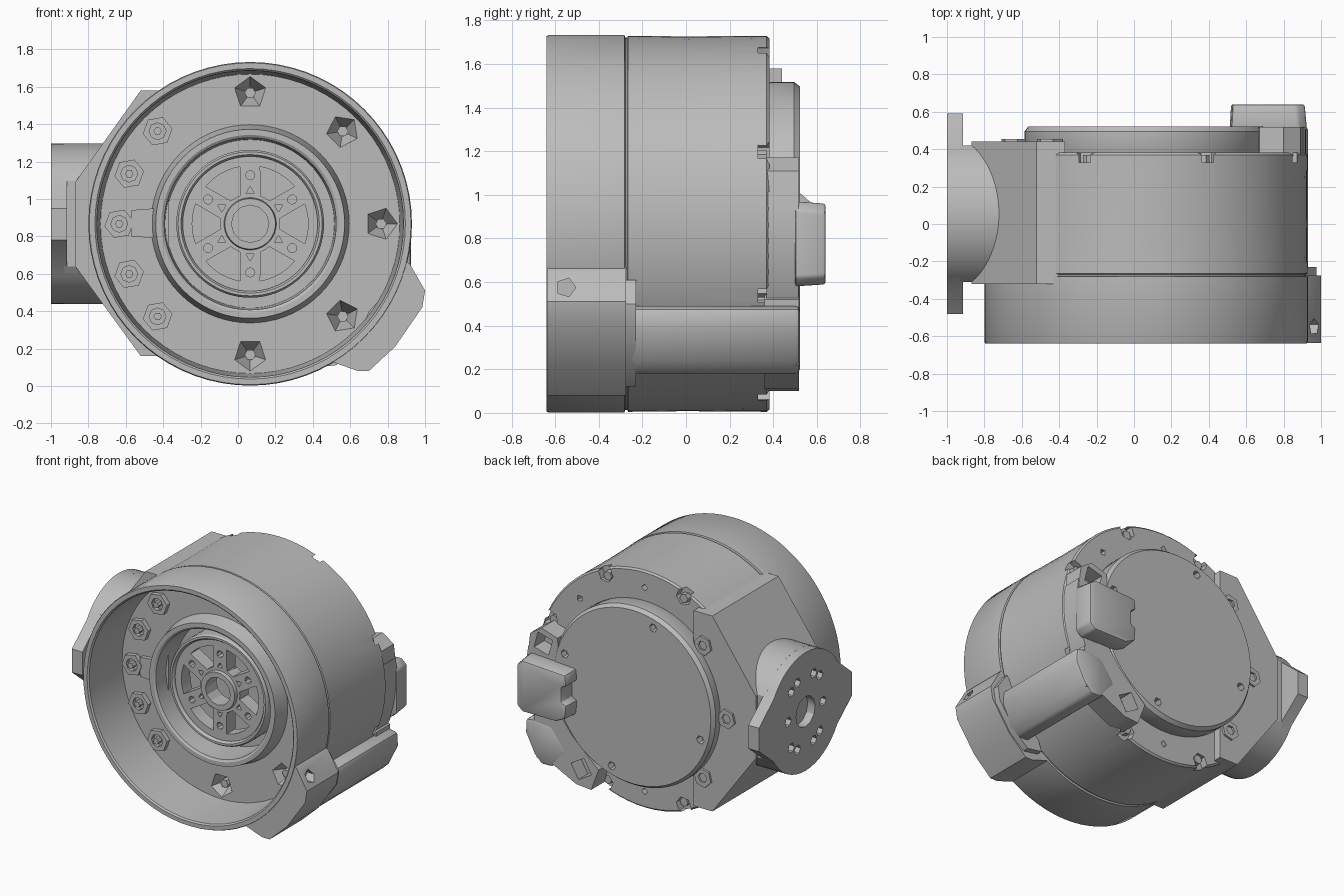
import bpy, bmesh
from math import sin, cos, radians, tau
from mathutils import Vector

if "Cube" in bpy.data.objects:
    bpy.data.objects.remove(bpy.data.objects["Cube"], do_unlink=True)

grey = bpy.data.materials.new("machine_grey")
grey.use_nodes = True
grey.diffuse_color = (0.5, 0.5, 0.5, 1)
grey.node_tree.nodes["Principled BSDF"].inputs["Base Color"].default_value = (0.5, 0.5, 0.5, 1)

CX, CZ, R = 0.065, 0.867, 0.865      # motor axis and outer radius
MY = 0.055                           # mount flange centre along y
parts = []


def finish(name, bm):
    bmesh.ops.recalc_face_normals(bm, faces=bm.faces)
    me = bpy.data.meshes.new(name)
    bm.to_mesh(me)
    bm.free()
    me.materials.append(grey)
    ob = bpy.data.objects.new(name, me)
    bpy.context.collection.objects.link(ob)
    parts.append(ob)
    return ob


def lathe(name, profile, steps=72):
    """Spin (radius, y) points around the motor axis."""
    bm = bmesh.new()
    vs = [bm.verts.new((CX + r, y, CZ)) for r, y in profile]
    es = [bm.edges.new(p) for p in zip(vs, vs[1:])]
    bmesh.ops.spin(bm, geom=vs + es, cent=(CX, 0, CZ), axis=(0, 1, 0),
                   angle=tau, steps=steps)
    bmesh.ops.remove_doubles(bm, verts=bm.verts, dist=0.0005)
    return finish(name, bm)


def add_prism(bm, pts, a, b, axis="y", taper=1.0):
    mid = sum((Vector(p) for p in pts), Vector((0, 0))) / len(pts)
    rings = []
    for d, s in ((a, 1), (b, taper)):
        flat = [mid + (Vector(p) - mid) * s for p in pts]
        rings.append([bm.verts.new((p.x, d, p.y) if axis == "y" else (d, p.x, p.y))
                      for p in flat])
    bm.faces.new(rings[0])
    bm.faces.new(rings[1])
    n = len(pts)
    for i in range(n):
        j = (i + 1) % n
        bm.faces.new((rings[0][i], rings[0][j], rings[1][j], rings[1][i]))


def prisms(name, outlines, a, b, axis="y", taper=1.0):
    bm = bmesh.new()
    for pts in outlines:
        add_prism(bm, pts, a, b, axis, taper)
    return finish(name, bm)


def polar(r, deg, cx=CX, cz=CZ):
    return (cx + r * cos(radians(deg)), cz + r * sin(radians(deg)))


def arc(r, a0, a1, n, cx=CX, cz=CZ):
    return [polar(r, a0 + (a1 - a0) * i / n, cx, cz) for i in range(n + 1)]


def ngon(c, r, n, turn=0):
    return arc(r, turn, turn + 360, n, *c)[:-1]


def modify(ob, kind, **settings):
    mod = ob.modifiers.new(kind.title(), kind)
    for key, value in settings.items():
        setattr(mod, key, value)
    with bpy.context.temp_override(object=ob, active_object=ob, selected_objects=[ob]):
        bpy.ops.object.modifier_apply(modifier=mod.name)


def cut(ob, outlines, a, b, axis="y", taper=1.0):
    tool = prisms("cutter", outlines, a, b, axis, taper)
    modify(ob, "BOOLEAN", object=tool, operation="DIFFERENCE", solver="EXACT")
    parts.remove(tool)
    bpy.data.objects.remove(tool, do_unlink=True)


# Housing: front bell with deep dish, rotor well, seam groove and rear drum
housing = lathe("housing", [
    (0, -0.16), (0.45, -0.16), (0.46, -0.38), (0.475, -0.39), (0.505, -0.39),
    (0.53, -0.28), (0.80, -0.28), (0.82, -0.63), (0.83, -0.64), (R - 0.005, -0.64),
    (R, -0.63), (R, -0.282), (R - 0.012, -0.278), (R - 0.012, -0.27), (R - 0.003, -0.265),
    (R - 0.006, 0.0), (R - 0.003, 0.37), (R - 0.015, 0.382), (0, 0.382)])
pit_angles = [90, 45, 0, -45, -90]
cut(housing, [ngon(polar(0.7, a), 0.09, 5, a) for a in pit_angles], -0.285, -0.18, taper=0.35)
rim_angles = [22.5 + 45 * k for k in range(8)]
cut(housing, [ngon(polar(0.82, a), 0.06, 6, a) for a in rim_angles], 0.33, 0.5)
cut(housing, [ngon(polar(0.74, 45 * k), 0.025, 4, 45 * k) for k in range(8)], 0.34, 0.5)
prisms("rear_rim_bolts", [ngon(polar(0.80, a), 0.033, 6, a) for a in rim_angles], 0.32, 0.37)
prisms("pit_bolts", [ngon(polar(0.7, a), 0.03, 6) for a in pit_angles], -0.25, -0.17)

# Hex nuts on the dish floor
nut_angles = [135, 157.5, 180, 202.5, 225]
nuts = prisms("floor_nuts", [ngon(polar(0.7, a), 0.08, 6, 10) for a in nut_angles],
              -0.315, -0.27)
cut(nuts, [ngon(polar(0.7, a), 0.045, 8) for a in nut_angles], -0.4, -0.285)
prisms("nut_studs", [ngon(polar(0.7, a), 0.022, 6) for a in nut_angles], -0.33, -0.28)
prisms("floor_tab", [[(-0.57, 0.80), (-0.57, 0.94), (-0.44, 0.95), (-0.44, 0.79)]], -0.31, -0.27)

# Rotor with six windows, spoke holes and a bore
lathe("rotor_ring", [(0.36, -0.15), (0.36, -0.31), (0.37, -0.325), (0.385, -0.325),
                     (0.395, -0.31), (0.395, -0.15), (0.36, -0.15)])
rotor = lathe("rotor", [(0, -0.2), (0.37, -0.2), (0.37, -0.30), (0.14, -0.30),
                        (0.135, -0.325), (0, -0.325)])
cut(rotor, [arc(0.31, a - 20, a + 20, 6) + arc(0.16, a + 10, a - 10, 2)
            for a in range(0, 360, 60)], -0.5, -0.1)
cut(rotor, [ngon(polar(r, a), 0.025, n, a) for a in range(30, 390, 60)
            for r, n in ((0.26, 8), (0.175, 3))], -0.5, -0.25)
cut(rotor, [ngon((CX, CZ), 0.1, 12)], -0.5, -0.1)

# Rear cover
cover = lathe("rear_cover", [(0, 0.37), (0.64, 0.37), (0.65, 0.39), (0.65, 0.495),
                             (0.63, 0.522), (0, 0.522)])
cut(cover, [ngon(polar(0.57, 17 + 90 * k), 0.03, 6) for k in range(4)], 0.47, 0.6)

# Side mount: faceted block, flat-sided neck and eared flange, kept out of the dish
mount = prisms("mount_block", [[(-0.37, 1.58), (-0.52, 1.58), (-0.87, 1.09), (-0.87, 0.64),
                                (-0.52, 0.16), (-0.37, 0.16)]], -0.32, 0.44)
neck = prisms("mount_neck", [[(min(max(y, -0.325), 0.435), z)
                              for y, z in arc(0.43, 32, 148, 24, MY, CZ)
                              + arc(0.43, 212, 328, 24, MY, CZ)]], -0.93, -0.66, "x")
for ob in (mount, neck):
    cut(ob, [ngon((CX, CZ), 0.81, 48)], -0.7, -0.27)
spots = [(-0.45, 1.35), (-0.64, CZ), (-0.45, 0.39)]
bosses = prisms("mount_bosses", [ngon(p, 0.07, 6, 15) for p in spots], 0.42, 0.455)
cut(bosses, [ngon(p, 0.035, 6) for p in spots], 0.435, 0.6)
ears = [(-0.48, 0.95), (-0.48, 0.78)], [(0.59, 0.78), (0.59, 0.95)]
flange = prisms("mount_flange", [arc(0.43, 32, 148, 16, MY, CZ) + ears[0]
                                 + arc(0.43, 212, 328, 16, MY, CZ) + ears[1]],
                -1.0, -0.915, "x")
cut(flange, [ngon((MY, CZ), 0.11, 12)]
    + [ngon(polar(0.26, a + s, MY, CZ), 0.035, 6, a) for a in (60, 120, 240, 300)
       for s in (-9, 9)]
    + [ngon(polar(0.2, a, MY, CZ), 0.035, 6) for a in (0, 180)], -1.1, -0.94, "x")

# Cable duct: front block with flange, channel along the drum and rear elbow
block = prisms("duct_front_block", [[(0.89, 0.675), (0.92, 0.65), (1.0, 0.51), (0.985, 0.42),
                                     (0.84, 0.21), (0.70, 0.08), (0.64, 0.08), (0.50, 0.13)]
                                    + arc(0.835, -57, -14, 10)], -0.637, -0.275)
cut(block, [ngon((-0.55, 0.575), 0.045, 5)], 0.91, 1.1, "x")
prisms("duct_block_flange", [[(0.90, 0.61), (0.975, 0.50), (0.96, 0.40), (0.83, 0.21),
                              (0.72, 0.12), (0.60, 0.14), (0.70, 0.40)]], -0.29, -0.23)
channel = prisms("duct_channel", [[(0.86, 0.49), (0.925, 0.48), (0.93, 0.38), (0.86, 0.24),
                                   (0.80, 0.18), (0.72, 0.18), (0.60, 0.32), (0.72, 0.48)]],
                 -0.25, 0.522)
modify(channel, "BEVEL", width=0.02, segments=2, limit_method="ANGLE")
elbow = prisms("duct_elbow", [[(0.86, 0.52), (0.84, 0.22), (0.70, 0.20), (0.52, 0.11),
                               (0.40, 0.10), (0.34, 0.26), (0.55, 0.45), (0.68, 0.62)]],
               0.36, 0.518)
cut(elbow, [ngon((0.48, 0.23), 0.085, 4, 15)], 0.41, 0.6)

# Rear bracket, connector and the open socket above it
prisms("rear_bracket", [arc(0.855, -26, 10, 8) + arc(0.64, 10, -26, 8)], 0.37, 0.515)
connector = prisms("rear_connector", [[(0.925, 0.62), (0.925, 0.93), (0.88, 0.97), (0.52, 0.95),
                                       (0.51, 0.87), (0.55, 0.85), (0.55, 0.74), (0.51, 0.72),
                                       (0.52, 0.62), (0.60, 0.58), (0.88, 0.58)]],
                   0.50, 0.64, taper=0.95)
modify(connector, "BEVEL", width=0.012, segments=2, limit_method="ANGLE")
socket = prisms("rear_socket", [[(0.91, 0.95), (0.89, 1.11), (0.80, 1.17), (0.67, 1.13),
                                 (0.66, 0.95)]], 0.36, 0.518)
cut(socket, [ngon((0.785, 1.06), 0.085, 4, 60)], 0.40, 0.6)

# Smooth round walls, sharp edges
bpy.ops.object.select_all(action="DESELECT")
for ob in parts:
    ob.select_set(True)
bpy.context.view_layer.objects.active = housing
bpy.ops.object.shade_smooth_by_angle(angle=radians(30))
